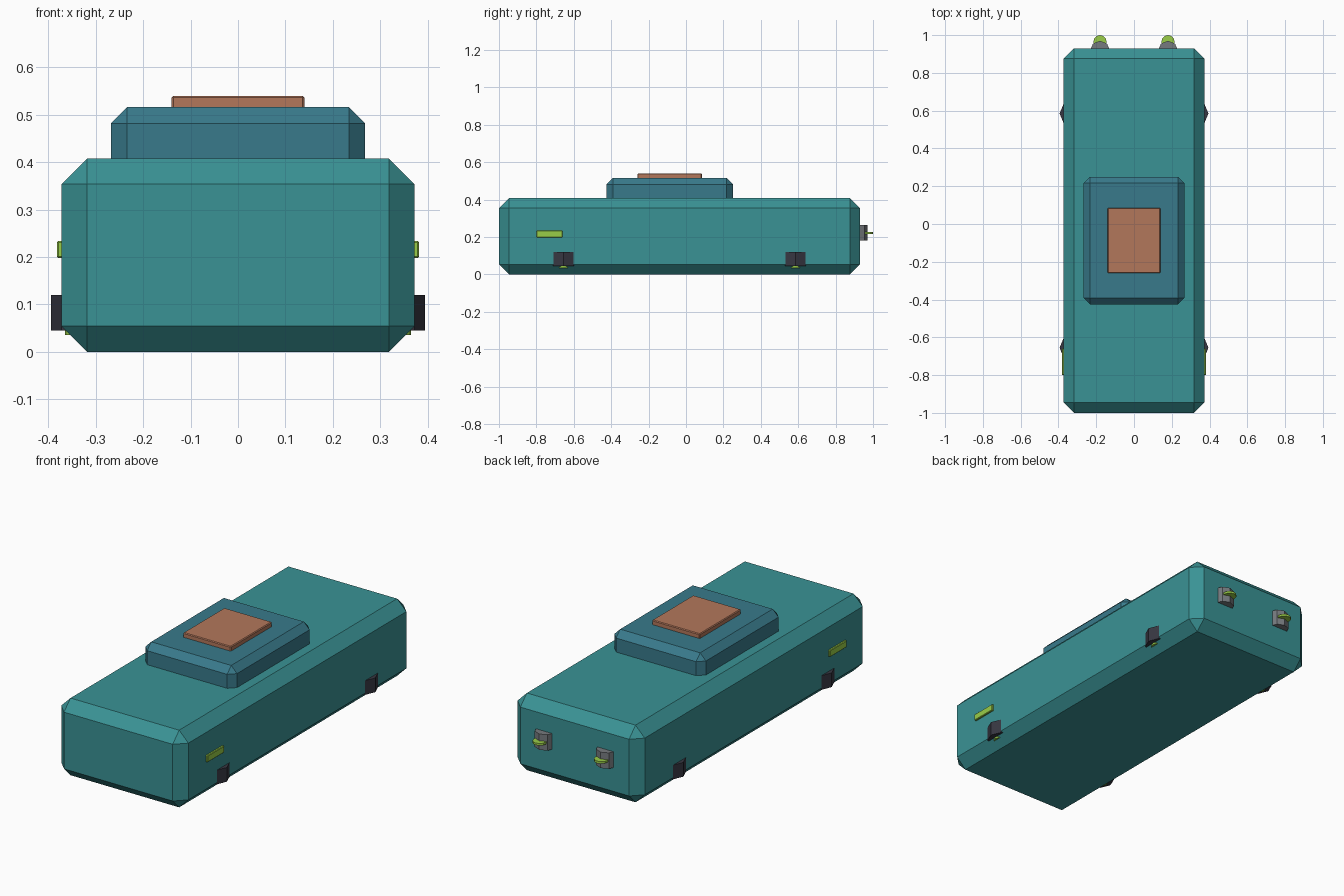
import bpy
import math

default = bpy.data.objects.get("Cube")
if default:
    bpy.data.objects.remove(default, do_unlink=True)


def material(name, rgb):
    m = bpy.data.materials.new(name)
    m.use_nodes = True
    m.diffuse_color = (*rgb, 1)
    m.node_tree.nodes["Principled BSDF"].inputs["Base Color"].default_value = (*rgb, 1)
    return m


teal = material("teal_hull", (0.042, 0.29, 0.30))
blue = material("slate_blue", (0.04, 0.195, 0.26))
copper = material("copper_brown", (0.45, 0.185, 0.105))
dark = material("dark_charcoal", (0.038, 0.038, 0.054))
grey = material("mid_grey", (0.18, 0.195, 0.21))
lime = material("lime_glow", (0.32, 0.61, 0.065))


def box(name, lo, hi, mat, bevel):
    """Box between two corners with a single flat chamfer."""
    bpy.ops.mesh.primitive_cube_add(size=1, location=[(a + b) / 2 for a, b in zip(lo, hi)])
    ob = bpy.context.object
    ob.name = name
    ob.scale = [b - a for a, b in zip(lo, hi)]
    bpy.ops.object.transform_apply(location=False, rotation=False, scale=True)
    mod = ob.modifiers.new("chamfer", "BEVEL")
    mod.width = bevel
    mod.segments = 1
    ob.data.materials.append(mat)
    return ob


def prism(name, x, y, z0, z1, radius, sides, mat, turn=0):
    """Upright prism with one corner pointing along the turn angle."""
    bpy.ops.mesh.primitive_cylinder_add(vertices=sides, radius=radius, depth=z1 - z0,
                                        location=(x, y, (z0 + z1) / 2),
                                        rotation=(0, 0, turn))
    ob = bpy.context.object
    ob.name = name
    ob.data.materials.append(mat)
    return ob


# Hull, raised deck and hatch
box("hull", (-0.372, -1, 0), (0.372, 0.93, 0.408), teal, 0.054)
box("raised_deck", (-0.268, -0.425, 0.34), (0.268, 0.25, 0.516), blue, 0.034)
box("roof_hatch", (-0.14, -0.26, 0.505), (0.14, 0.085, 0.54), copper, 0.004)

for label, s in (("left", 1), ("right", -1)):
    # Side light strips
    box(f"{label}_light", (s * 0.371 - 0.011, -0.8, 0.198),
        (s * 0.371 + 0.011, -0.66, 0.234), lime, 0.003)

    # Lift pods with a glowing disc beneath
    for end, y in (("front", -0.655), ("rear", 0.585)):
        prism(f"{end}_{label}_lift_pod", s * 0.319, y, 0.045, 0.12, 0.075, 8, dark)
        prism(f"{end}_{label}_lift_glow", s * 0.33, y, 0.035, 0.047, 0.035, 12, lime)

    # Stern thrusters with a thin glowing disc
    prism(f"{label}_thruster", s * 0.18, 0.917, 0.18, 0.264, 0.053, 8, grey)
    prism(f"{label}_thruster_glow", s * 0.18, 0.965, 0.217, 0.228, 0.035, 12, lime, math.pi)
